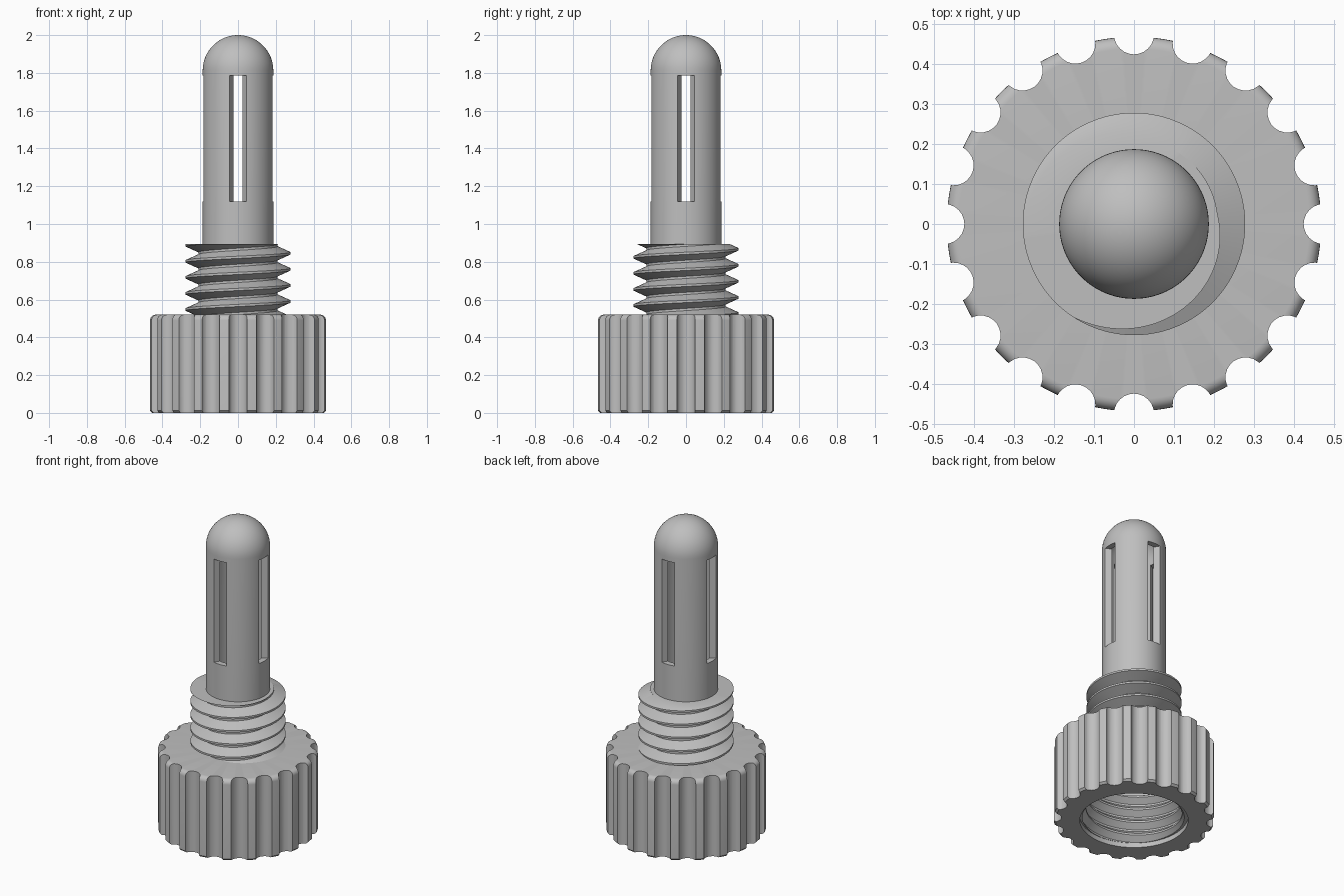
import bpy, bmesh
from math import sin, cos, pi, tau, radians

cube = bpy.data.objects.get("Cube")
if cube:
    bpy.data.objects.remove(cube, do_unlink=True)

# Single grey material
GREY = (0.52, 0.52, 0.52, 1)
grey = bpy.data.materials.new("plain grey")
grey.use_nodes = True
grey.diffuse_color = GREY
grey.node_tree.nodes["Principled BSDF"].inputs["Base Color"].default_value = GREY


def make_object(name, bm):
    bmesh.ops.remove_doubles(bm, verts=bm.verts, dist=1e-5)
    bmesh.ops.recalc_face_normals(bm, faces=bm.faces)
    mesh = bpy.data.meshes.new(name)
    bm.to_mesh(mesh)
    bm.free()
    mesh.materials.append(grey)
    obj = bpy.data.objects.new(name, mesh)
    bpy.context.collection.objects.link(obj)
    return obj


def ring_mesh(name, columns):
    """Skin closed cross-sections placed around the axis; the seam is welded."""
    bm = bmesh.new()
    cols = [[bm.verts.new(p) for p in col] for col in columns]
    for a, b in zip(cols, cols[1:]):
        for j in range(len(a)):
            k = (j + 1) % len(a)
            bm.faces.new((a[j], b[j], b[k], a[k]))
    return make_object(name, bm)


def lathe(name, profile, n=96):
    return ring_mesh(name, [[(r * cos(tau * i / n), r * sin(tau * i / n), z)
                             for r, z in profile] for i in range(n + 1)])


def thread(name, root, crest, back, z0, z1, pitch, crest_z, n=96):
    """Helical ridge clipped flat at z0 and z1, closed on the back radius."""
    def radius(z, turn):
        off = abs(((z - crest_z) / pitch - turn + 0.5) % 1 - 0.5)
        t = min(max((off - 0.07) / 0.36, 0), 1)
        return crest + (root - crest) * t

    columns = []
    for i in range(n + 1):
        turn = i / n
        c, s = cos(tau * turn), sin(tau * turn)
        col = [(back * c, back * s, z0)]
        for m in range(-9, 9):
            for phase in (-0.07, 0.07, 0.43, 0.57):
                z = crest_z + (turn + m + phase) * pitch
                z = min(max(z, z0), z1)
                r = radius(z, turn)
                col.append((r * c, r * s, z))
        col.append((back * c, back * s, z1))
        columns.append(col)
    return ring_mesh(name, columns)


def prism(bm, outline, z0, z1):
    face = bm.faces.new([bm.verts.new((x, y, z0)) for x, y in outline])
    new = bmesh.ops.extrude_face_region(bm, geom=[face])["geom"]
    verts = [v for v in new if isinstance(v, bmesh.types.BMVert)]
    bmesh.ops.translate(bm, verts=verts, vec=(0, 0, z1 - z0))


def radial_cutter(name, outline, count, z0, z1):
    bm = bmesh.new()
    for i in range(count):
        c, s = cos(tau * i / count), sin(tau * i / count)
        prism(bm, [(x * c - y * s, x * s + y * c) for x, y in outline], z0, z1)
    return make_object(name, bm)


def cut(obj, cutter):
    mod = obj.modifiers.new("cut", "BOOLEAN")
    mod.operation = "DIFFERENCE"
    mod.solver = "EXACT"
    mod.object = cutter
    bpy.context.view_layer.objects.active = obj
    bpy.ops.object.modifier_apply(modifier=mod.name)
    bpy.data.objects.remove(cutter, do_unlink=True)


def arc(r, cr, cz, a0, a1, n):
    return [(cr + r * cos(radians(a0 + (a1 - a0) * i / n)),
             cz + r * sin(radians(a0 + (a1 - a0) * i / n))) for i in range(n + 1)]


R, BORE, TUBE = 0.468, 0.15, 0.187

# Grip cap: rounded rim, open cavity below, scalloped grip grooves
cap = lathe("grip_cap", [(0.316, 0), (R - 0.012, 0), (R, 0.012)]
            + arc(0.03, R - 0.03, 0.49, 0, 90, 6)
            + [(BORE, 0.52), (BORE, 0.42), (0.316, 0.42)], 160)
groove = arc(0.05, 0.474, 0, 0, 345, 23)
cut(cap, radial_cutter("groove_cutter", groove, 20, -0.1, 0.7))

# Thread on the neck and matching thread inside the cap
neck = thread("neck_thread", 0.21, 0.278, BORE, 0.51, 0.895, 0.085, 0.845)
inner = thread("inner_thread", 0.314, 0.28, 0.33, 0.03, 0.33, 0.085, 0.1)

# Hollow domed tube with four tapered slots
tube = lathe("slotted_tube",
             [(BORE, 0.45), (TUBE, 0.45)]
             + arc(TUBE, 0, 2 - TUBE, 0, 90, 16)
             + arc(BORE, 0, 2 - TUBE, 90, 0, 12))
slot = [(0.143, -0.022), (0.194, -0.053), (0.194, 0.053), (0.143, 0.022)]
cut(tube, radial_cutter("slot_cutter", slot, 4, 1.12, 1.785))

# Smooth shading with crisp edges
for obj in (cap, neck, inner, tube):
    bpy.ops.object.select_all(action="DESELECT")
    obj.select_set(True)
    bpy.context.view_layer.objects.active = obj
    bpy.ops.object.shade_smooth_by_angle(angle=radians(30))
